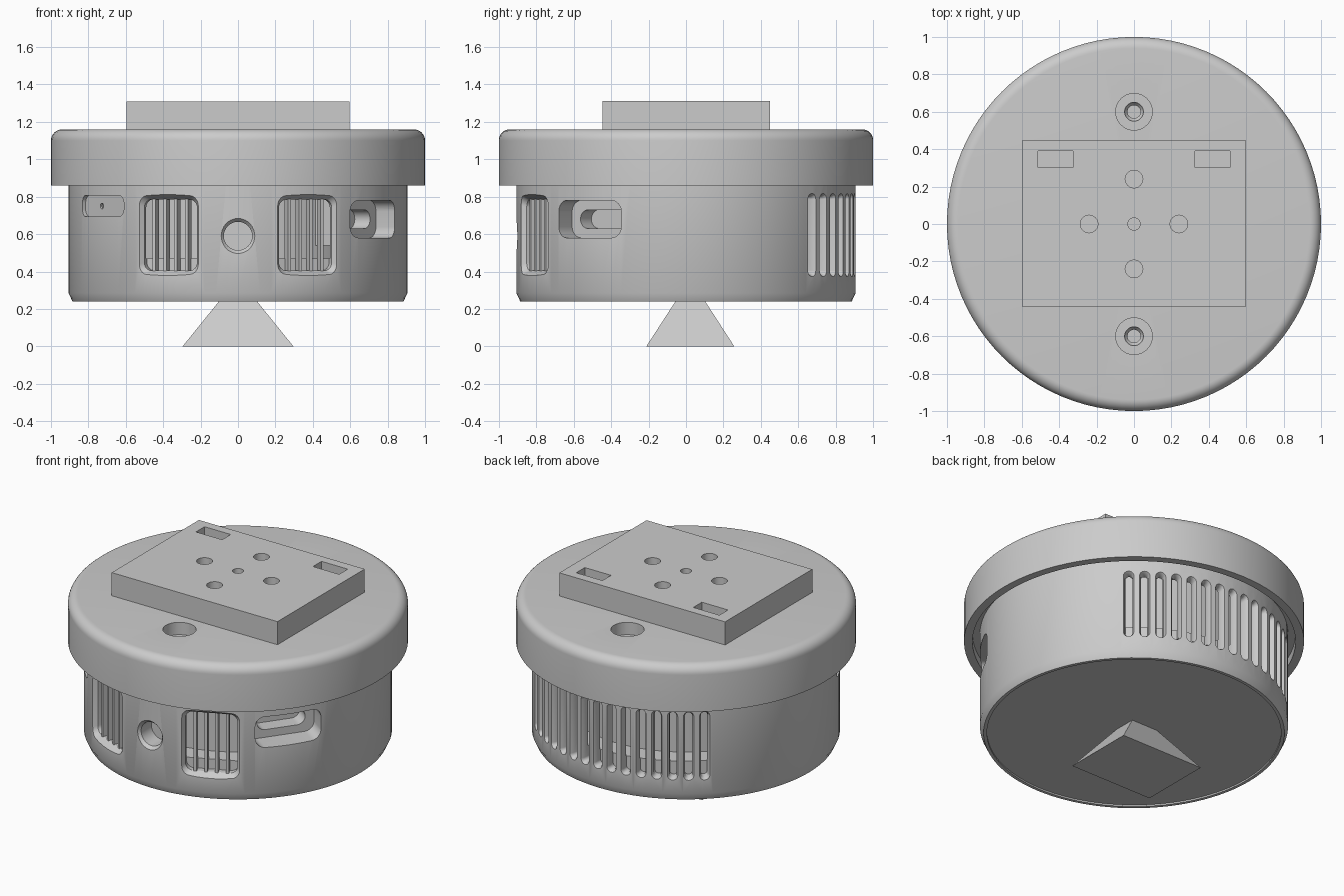
import bpy, bmesh
from math import sin, cos, pi, radians
from mathutils import Matrix, Vector

if "Cube" in bpy.data.objects:
    bpy.data.objects.remove(bpy.data.objects["Cube"])

GREY = (0.6, 0.6, 0.6, 1)
grey = bpy.data.materials.new("plain grey")
grey.use_nodes = True
grey.diffuse_color = GREY
grey.node_tree.nodes["Principled BSDF"].inputs["Base Color"].default_value = GREY


def finish(bm, name):
    bmesh.ops.remove_doubles(bm, verts=bm.verts, dist=1e-5)
    bmesh.ops.recalc_face_normals(bm, faces=bm.faces)
    mesh = bpy.data.meshes.new(name)
    bm.to_mesh(mesh)
    bm.free()
    mesh.materials.append(grey)
    ob = bpy.data.objects.new(name, mesh)
    bpy.context.collection.objects.link(ob)
    return ob


def radial(az, z, side=0):
    """Frame on the round wall: u sideways, v up, w outward."""
    a = radians(az)
    t, n = Vector((-sin(a), cos(a), 0)), Vector((cos(a), sin(a), 0))
    m = Matrix((t, (0, 0, 1), n)).transposed().to_4x4()
    m.translation = t * side + Vector((0, 0, z))
    return m


def upright(x, y):
    return Matrix.Translation((x, y, 0))


def loft(bm, frame, sections, k=0.0):
    """Rounded-rectangle prism through (w, half width, half height) sections."""
    rings = []
    for w, hw, hh in sections:
        r, ring = k * min(hw, hh), []
        for q, (sx, sy) in enumerate(((1, 1), (-1, 1), (-1, -1), (1, -1))):
            for i in range(9):
                a = (q + i / 8) * pi / 2
                p = Vector((sx * (hw - r) + r * cos(a), sy * (hh - r) + r * sin(a), w))
                ring.append(bm.verts.new(frame @ p))
        rings.append(ring)
    n = len(rings[0])
    for a, b in zip(rings, rings[1:]):
        for i in range(n):
            j = (i + 1) % n
            bm.faces.new((a[i], a[j], b[j], b[i]))
    bm.faces.new(rings[0][::-1])
    bm.faces.new(rings[-1])


def solid(name, items):
    bm = bmesh.new()
    for item in items:
        loft(bm, *item)
    return finish(bm, name)


def lathe(name, profile, steps=96):
    bm = bmesh.new()
    vs = [bm.verts.new((r, 0, z)) for r, z in profile]
    edges = [bm.edges.new(pair) for pair in zip(vs, vs[1:])]
    bmesh.ops.spin(bm, geom=vs + edges, axis=(0, 0, 1), cent=(0, 0, 0),
                   angle=2 * pi, steps=steps, use_duplicate=False)
    return finish(bm, name)


def combine(ob, operation, items):
    """Boolean with a temporary tool, applied at once."""
    tool = solid("cutter", items)
    tool.hide_render = True
    mod = ob.modifiers.new("cut", 'BOOLEAN')
    mod.operation, mod.solver, mod.object = operation, 'EXACT', tool
    ob_eval = ob.evaluated_get(bpy.context.evaluated_depsgraph_get())
    mesh = bpy.data.meshes.new_from_object(ob_eval)
    ob.modifiers.clear()
    ob.data = mesh
    bpy.data.objects.remove(tool)


# Lower housing: outer wall, floor step and inner core
body = lathe("housing", [
    (0, .25), (.865, .25), (.865, .24), (.885, .24), (.906, .285), (.906, .92),
    (.855, .92), (.855, .47), (.72, .47), (.72, .91), (0, .91)])
PORT, WINDOWS = -35.5, (-114.6, -65.4)
combine(body, 'UNION', [
    (radial(PORT, .68), [(.68, .24, .14), (.86, .24, .14)]),
    (radial(-90, .59), [(.68, .115, .115), (.88, .115, .115)], 1)])

# Wall openings: rear vents, front windows, front lens, side port, side recess
cuts = [(radial(az, .595), [(.845, .021, .21), (.885, .021, .21), (.92, .038, .23)], 1)
        for az in range(48, 133, 6)]
cuts += [(radial(az, .595), [(.83, .155, .19), (.865, .155, .19), (.93, .205, .232)], .28)
         for az in WINDOWS]
cuts += [
    (radial(-90, .59), [(.78, .076, .076), (.885, .076, .076), (.92, .106, .106)], 1),
    (radial(PORT, .68), [(.76, .205, .1), (.95, .205, .1)], .6),
    (radial(-144.5, .75), [(.865, .19, .057), (.95, .19, .057)], .7)]
combine(body, 'DIFFERENCE', cuts)
combine(body, 'DIFFERENCE', [
    (radial(PORT, .68), [(.66, .15, .05), (.8, .15, .05)], 1),
    (radial(-144.5, .75, -.04), [(.82, .015, .015), (.9, .015, .015)], 1)])

# Vertical bars in the front windows
bars = solid("window_bars", [
    (radial(az, .595, side), [(.825, .009, .2), (.87, .009, .2)])
    for az in WINDOWS for side in (-.096, -.032, .032, .096)])

# Lid with rounded rim and two screw holes
R = .06
rim = [(1 - R + R * cos(a), 1.16 - R + R * sin(a))
       for a in (i * pi / 16 for i in range(8, -1, -1))]
lid = lathe("lid", [(0, 1.16)] + rim + [(1, .86), (.95, .86), (.95, .915), (0, .915)])
combine(lid, 'DIFFERENCE', [
    (upright(0, y), [(.99, .035, .035), (1.04, .035, .035), (1.06, .05, .05), (1.085, .05, .05)], 1)
    for y in (-.6, .6)])
combine(lid, 'DIFFERENCE', [
    (upright(0, y), [(1.08, .098, .098), (1.2, .098, .098)], 1) for y in (-.6, .6)])

# Mounting plate with round holes and two slots
plate = solid("mounting_plate", [(upright(0, .002), [(1.155, .595, .447), (1.31, .595, .447)])])
holes = [(upright(x, y), [(1.21, .047, .047), (1.4, .047, .047)], 1)
         for x, y in ((.24, 0), (-.24, 0), (0, .24), (0, -.24))]
holes.append((upright(0, 0), [(1.21, .033, .033), (1.4, .033, .033)], 1))
holes += [(upright(x, .347), [(1.25, .094, .044), (1.4, .094, .044)]) for x in (-.42, .42)]
combine(plate, 'DIFFERENCE', holes)

# Flared foot under the housing
foot = solid("foot", [(upright(0, .023), [(0, .296, .235), (.255, .09, .07)])])

for ob in (body, bars, lid, plate, foot):
    bpy.ops.object.select_all(action='DESELECT')
    ob.select_set(True)
    bpy.context.view_layer.objects.active = ob
    bpy.ops.object.shade_smooth_by_angle(angle=radians(30))
